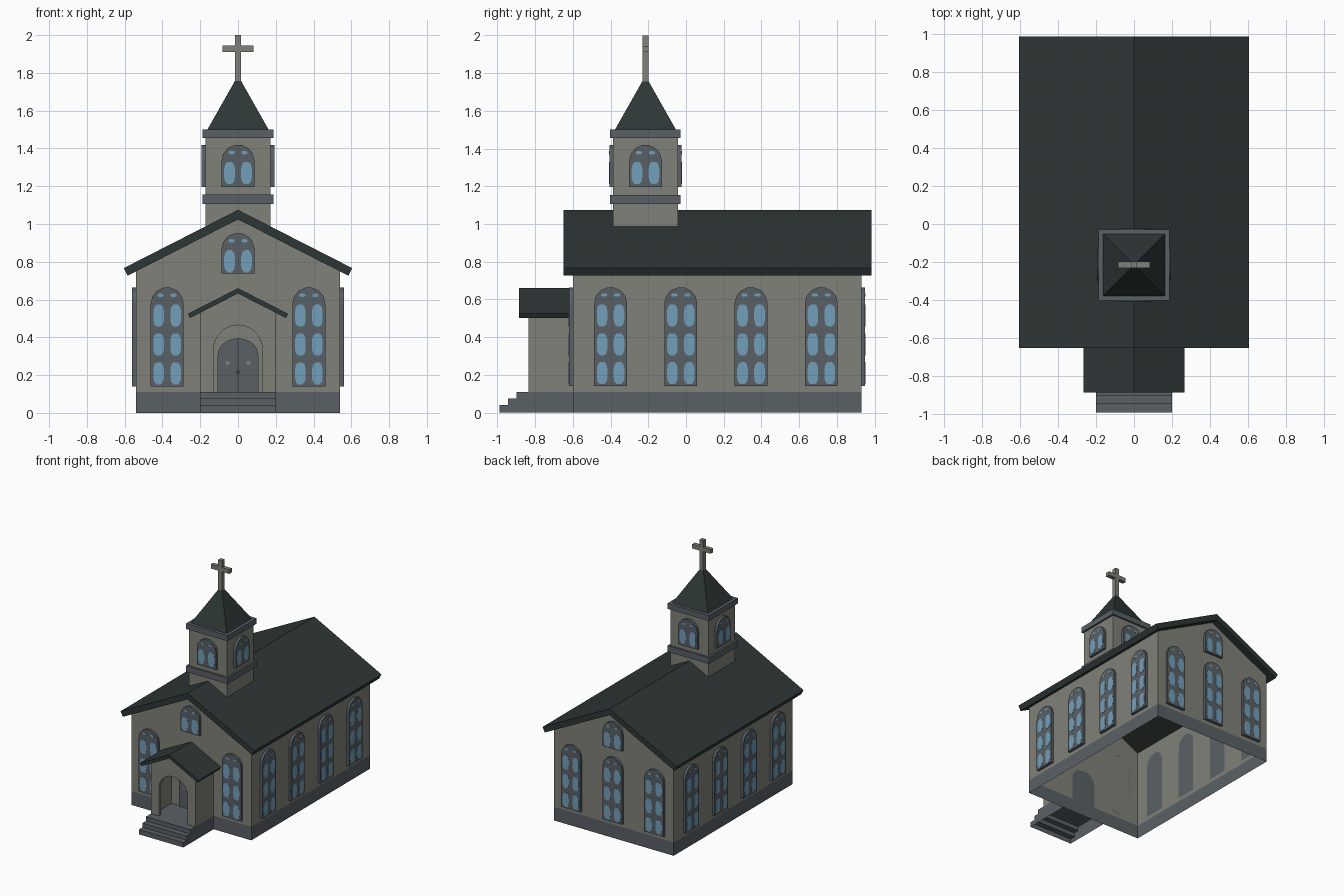
import bpy, bmesh, math
from mathutils import Matrix, Vector

cube = bpy.data.objects.get("Cube")
if cube:
    bpy.data.objects.remove(cube, do_unlink=True)


def material(name, rgb):
    m = bpy.data.materials.new(name)
    m.use_nodes = True
    m.diffuse_color = (*rgb, 1)
    m.node_tree.nodes["Principled BSDF"].inputs["Base Color"].default_value = (*rgb, 1)
    return m


STONE = material("warm_grey_stone", (0.22, 0.22, 0.192))
TRIM = material("slate_blue_trim", (0.10, 0.118, 0.132))
ROOF = material("dark_roof", (0.027, 0.038, 0.037))
GLASS = material("blue_glass", (0.17, 0.345, 0.49))
IRON = material("dark_iron", (0.04, 0.045, 0.05))


def finish(name, bm, mat):
    bmesh.ops.recalc_face_normals(bm, faces=bm.faces)
    mesh = bpy.data.meshes.new(name)
    bm.to_mesh(mesh)
    bm.free()
    mesh.materials.append(mat)
    obj = bpy.data.objects.new(name, mesh)
    bpy.context.collection.objects.link(obj)
    return obj


def add_prism(bm, profile, y0, y1, matrix=Matrix(), skip=(), caps=True):
    """Extrude an (x, z) outline along y, leaving out the listed sides."""
    front, back = [[bm.verts.new(matrix @ Vector((x, y, z))) for x, z in profile]
                   for y in (y0, y1)]
    n = len(profile)
    for i in range(n):
        if i not in skip:
            j = (i + 1) % n
            bm.faces.new((front[i], front[j], back[j], back[i]))
    if caps:
        bm.faces.new(front)
        bm.faces.new(back[::-1])


def prism(name, profile, y0, y1, mat, **options):
    bm = bmesh.new()
    add_prism(bm, profile, y0, y1, **options)
    return finish(name, bm, mat)


def rect(x0, x1, z0, z1):
    return [(x0, z0), (x1, z0), (x1, z1), (x0, z1)]


def box(name, x0, x1, y0, y1, z0, z1, mat, **options):
    return prism(name, rect(x0, x1, z0, z1), y0, y1, mat, **options)


def arch(half, z0, z1, rise, steps=7):
    """Outline with an upright lower part and a rounded head."""
    head = [(half * math.cos(math.pi * i / steps),
             z1 - rise + rise * math.sin(math.pi * i / steps)) for i in range(steps + 1)]
    return [(-half, z0), (half, z0)] + head


def oval(cx, cz, rx, rz, steps=12):
    """Rounded pane outline, fuller than an ellipse."""
    points = []
    for i in range(steps):
        a = 2 * math.pi * (i + 0.5) / steps
        c, s = math.cos(a), math.sin(a)
        points.append((cx + rx * math.copysign(abs(c) ** 0.7, c),
                       cz + rz * math.copysign(abs(s) ** 0.7, s)))
    return points


def gable_roof(name, half, ridge, slope, thick, y0, y1):
    k = math.hypot(1, slope)
    eave = ridge - half * slope
    inner = half - thick * slope / k
    low = eave - thick / k
    profile = [(0, ridge), (half, eave), (inner, low), (0, ridge - thick * k),
               (-inner, low), (-half, eave)]
    return prism(name, profile, y0, y1, ROOF)


def window(name, x, y, angle, z0, z1, rows):
    """Arched frame standing on a wall, with paired panes and small top lights."""
    place = Matrix.Translation((x, y, 0)) @ Matrix.Rotation(math.radians(angle), 4, "Z")
    prism(name + "_frame", arch(0.087, z0, z1, 0.085), -0.02, 0, TRIM, matrix=place)
    bm = bmesh.new()
    for side in (-1, 1):
        for row in range(rows):
            add_prism(bm, oval(side * 0.045, z1 - 0.15 - 0.153 * row, 0.029, 0.06),
                      -0.022, -0.0195, place)
        add_prism(bm, oval(side * 0.034, z1 - 0.042, 0.016, 0.009), -0.022, -0.0195, place)
    finish(name + "_panes", bm, GLASS)


# Nave: open foundation band, gabled walls and roof
W, FRONT, BACK, BASE = 0.54, -0.60, 0.93, 0.11
box("foundation", -W, W, FRONT, BACK, 0, BASE, TRIM, skip=(0, 2))
prism("nave_walls", [(-W, BASE), (W, BASE), (W, 0.755), (0, 1.03), (-W, 0.755)],
      FRONT, BACK, STONE, skip=(0, 2, 3))
gable_roof("nave_roof", 0.605, 1.075, 0.51, 0.045, -0.65, 0.985)

# Tall windows on the sides, front and back
for i in range(4):
    y = -0.40 + 0.3725 * i
    window(f"left_window_{i + 1}", W, y, 90, 0.14, 0.665, 3)
    window(f"right_window_{i + 1}", -W, y, -90, 0.14, 0.665, 3)
for x in (-0.375, 0.375):
    window("front_window", x, FRONT, 0, 0.14, 0.665, 3)
for x in (-0.375, 0, 0.375):
    window("back_window", x, BACK, 180, 0.14, 0.665, 3)

# Small windows in the gables
window("front_gable_window", 0, FRONT, 0, 0.737, 0.953, 1)
window("back_gable_window", 0, BACK, 180, 0.737, 0.953, 1)

# Porch: steps with landing, arched front wall, side walls and roof
P, PORCH = 0.20, -0.835
steps = [(FRONT, 0), (-0.99, 0), (-0.99, 0.04), (-0.945, 0.04), (-0.945, 0.075),
         (-0.90, 0.075), (-0.90, BASE), (FRONT, BASE)]
prism("porch_steps", steps, -P, P, TRIM,
      matrix=Matrix.Rotation(math.radians(90), 4, "Z"), skip=(0, 7))
opening = arch(0.13, BASE, 0.465, 0.13, 10)
outline = [(-P, BASE), opening[0]] + opening[:2:-1][1:] + [opening[2], opening[1]]
outline = [(-P, BASE), (-0.13, BASE)] + opening[2:][::-1] + [
    (0.13, BASE), (P, BASE), (P, 0.535), (0, 0.637), (-P, 0.535)]
prism("porch_front", outline, PORCH, PORCH + 0.025, STONE)
for name, s in (("porch_left_wall", 1), ("porch_right_wall", -1)):
    box(name, min(s * P, s * 0.18), max(s * P, s * 0.18), PORCH + 0.02, FRONT,
        BASE, 0.535, STONE)
gable_roof("porch_roof", 0.265, 0.66, 0.51, 0.025, -0.885, FRONT)

# Door with seam, studs and handle
prism("door", arch(0.108, BASE, 0.395, 0.09, 9), FRONT - 0.009, FRONT, TRIM)
box("door_seam", -0.002, 0.002, FRONT - 0.011, FRONT - 0.008, BASE, 0.393, IRON)
for x in (-0.055, 0.055):
    prism("door_stud", oval(x, 0.265, 0.011, 0.011), FRONT - 0.012, FRONT - 0.008, STONE)
prism("door_handle", oval(0, 0.215, 0.011, 0.011), FRONT - 0.014, FRONT - 0.008, IRON)

# Bell tower with two trim bands
T, TY = 0.172, -0.215
box("tower", -T, T, TY - T, TY + T, 0.95, 1.48, STONE)
for name, z0, z1 in (("lower_band", 1.105, 1.155), ("upper_band", 1.455, 1.50)):
    box(name, -0.187, 0.187, TY - 0.187, TY + 0.187, z0, z1, TRIM)
for name, angle in (("front", 0), ("left", 90), ("back", 180), ("right", -90)):
    a = math.radians(angle)
    window(f"tower_{name}_window", T * math.sin(a), TY - T * math.cos(a), angle,
           1.195, 1.42, 1)

# Spire
bm = bmesh.new()
bmesh.ops.create_cone(bm, cap_ends=True, segments=4, radius1=0.162 * math.sqrt(2),
                      radius2=0.016 * math.sqrt(2), depth=0.258,
                      matrix=Matrix.Translation((0, TY, 1.629))
                      @ Matrix.Rotation(math.radians(45), 4, "Z"))
finish("spire", bm, ROOF)

# Cross
C = 0.017
box("cross_upright", -C, C, TY - C, TY + C, 1.74, 2.0, STONE)
for name, x0, x1 in (("cross_left_arm", C, 0.083), ("cross_right_arm", -0.083, -C)):
    box(name, x0, x1, TY - C, TY + C, 1.911, 1.945, STONE)
